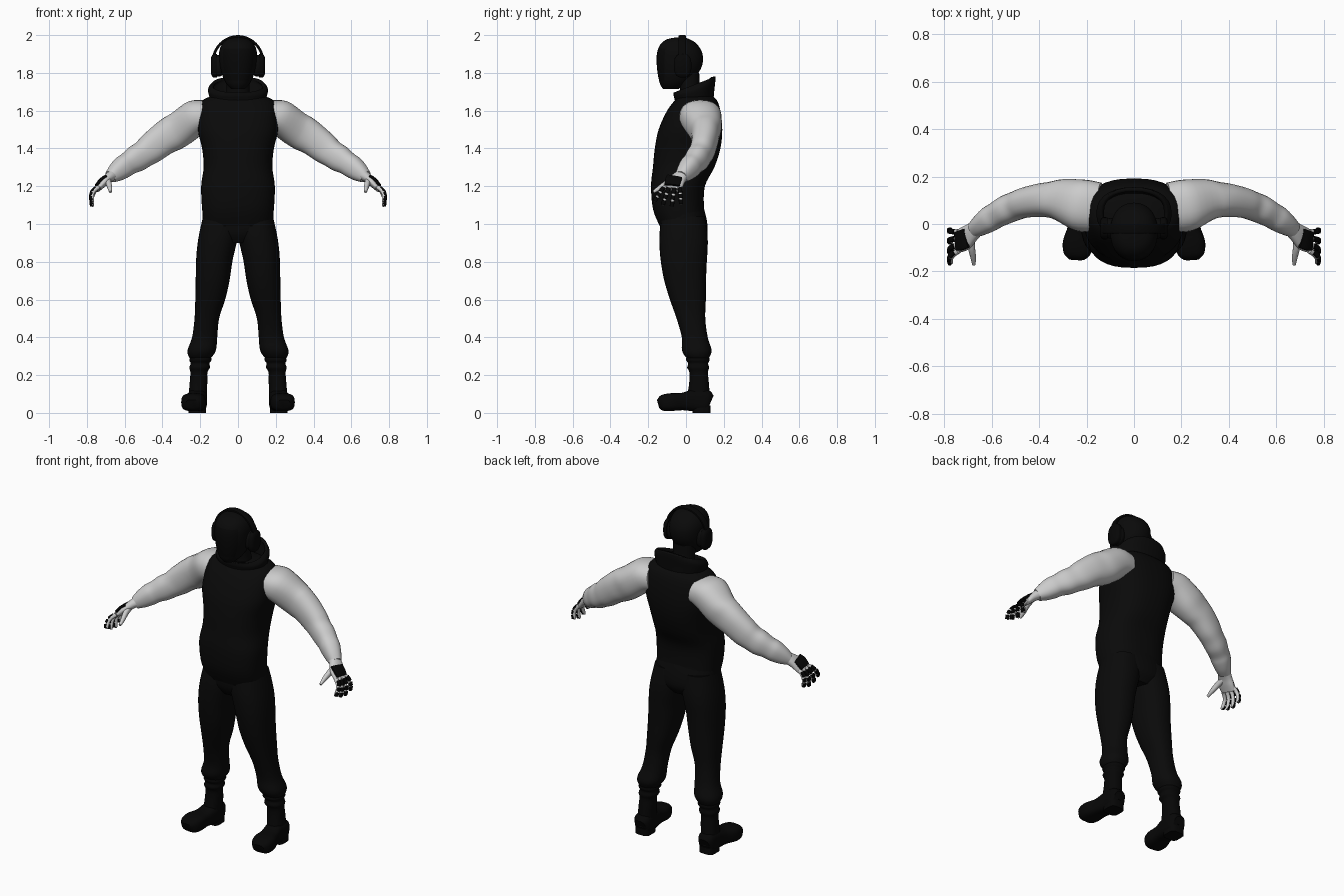
import bpy, bmesh, math
from mathutils import Vector

if "Cube" in bpy.data.objects:
    bpy.data.objects.remove(bpy.data.objects["Cube"])


def material(name, color, rough=0.8):
    mat = bpy.data.materials.new(name)
    mat.use_nodes = True
    mat.diffuse_color = (*color, 1)
    bsdf = mat.node_tree.nodes["Principled BSDF"]
    bsdf.inputs["Base Color"].default_value = (*color, 1)
    bsdf.inputs["Roughness"].default_value = rough
    return mat


CLOTH = material("black cloth", (.003, .003, .003))
GEAR = material("black gear", (.002, .002, .002))
PALE = material("pale grey", (.6, .6, .6))


def smooth_rings(rings, steps):
    """Catmull-Rom interpolation of (centre, u, v) rings."""
    out = []
    last = len(rings) - 1
    for i in range(last):
        quad = [rings[max(0, min(last, i + k))] for k in (-1, 0, 1, 2)]
        for s in range(steps):
            t = s / steps
            ring = []
            for a, b, c, d in zip(*quad):
                ring.append(b + (c - a) * (t / 2)
                            + (a * 2 - b * 5 + c * 4 - d) * (t * t / 2)
                            + (b * 3 - a - c * 3 + d) * (t ** 3 / 2))
            out.append(ring)
    return out + [rings[-1]]


def loft(name, rings, mat, sides=28, power=2.3, steps=4, cap=True, mirror=False):
    """Skin superellipse rings given as centre and two half-axis vectors."""
    bm = bmesh.new()
    loops = []
    for c, u, v in smooth_rings(rings, steps):
        loop = []
        for k in range(sides):
            a = math.tau * k / sides
            co, si = math.cos(a), math.sin(a)
            p = math.copysign(abs(co) ** (2 / power), co)
            q = math.copysign(abs(si) ** (2 / power), si)
            loop.append(bm.verts.new(c + u * p + v * q))
        loops.append(loop)
    for lo, hi in zip(loops, loops[1:]):
        for k in range(sides):
            n = (k + 1) % sides
            bm.faces.new((lo[k], lo[n], hi[n], hi[k]))
    if cap:
        bm.faces.new(loops[0])
        bm.faces.new(loops[-1])
    bmesh.ops.recalc_face_normals(bm, faces=bm.faces)
    for f in bm.faces:
        f.smooth = True
    mesh = bpy.data.meshes.new(name)
    bm.to_mesh(mesh)
    bm.free()
    mesh.set_sharp_from_angle(angle=math.radians(40))
    mesh.materials.append(mat)
    obj = bpy.data.objects.new(name, mesh)
    bpy.context.collection.objects.link(obj)
    if mirror:
        obj.modifiers.new("Mirror", 'MIRROR').use_mirror_merge = False
    return obj


def slices(rows):
    """Horizontal rings from rows of x0, x1, y0, y1, z."""
    return [(Vector(((a + b) / 2, (c + d) / 2, z)),
             Vector(((b - a) / 2, 0, 0)), Vector((0, (d - c) / 2, 0)))
            for a, b, c, d, z in rows]


def centred(rows):
    return slices([(-w, w, c, d, z) for w, c, d, z in rows])


def along(rows, ref=(0, 0, 1)):
    """Rings square to a path; rows are x, y, z, half-size along ref, half-size across."""
    pts = [Vector(r[:3]) for r in rows]
    rings = []
    for i, (p, row) in enumerate(zip(pts, rows)):
        t = (pts[min(i + 1, len(pts) - 1)] - pts[max(i - 1, 0)]).normalized()
        side = t.cross(Vector(ref)).normalized()
        rings.append((p, side * row[4], side.cross(t) * row[3]))
    return rings


# Vest and hips
loft("vest", centred([
    (.18, -.14, .105, .99), (.19, -.175, .095, 1.08), (.195, -.185, .1, 1.2),
    (.182, -.175, .15, 1.3), (.19, -.165, .182, 1.4), (.213, -.145, .192, 1.5),
    (.208, -.1, .182, 1.6), (.18, -.055, .16, 1.66), (.09, -.03, .12, 1.69)]),
    CLOTH, sides=36, power=2.5)
loft("hips", centred([
    (.09, -.1, .08, .9), (.17, -.13, .112, .95), (.188, -.14, .11, 1.02),
    (.18, -.14, .09, 1.1)]), CLOTH)

# Trousers with gathered cuffs
loft("trouser_legs", slices([
    (-.01, .185, -.13, .1, 1.04), (-.005, .205, -.14, .113, .95),
    (.012, .216, -.14, .115, .88), (.03, .222, -.133, .11, .8),
    (.045, .224, -.115, .106, .7), (.068, .226, -.085, .105, .6),
    (.1, .23, -.05, .102, .5), (.11, .243, -.022, .115, .4),
    (.116, .266, -.022, .135, .335), (.135, .262, -.005, .127, .3),
    (.155, .245, .02, .115, .28)]), CLOTH, mirror=True)

# Boots: folded shaft, foot and heel
loft("boot_shafts", slices([
    (.145, .25, .005, .12, .3), (.14, .258, .0, .125, .28), (.152, .25, .012, .117, .262),
    (.148, .258, .006, .122, .24), (.162, .252, .018, .116, .215),
    (.162, .255, .018, .12, .17), (.165, .26, .01, .125, .11),
    (.165, .265, .0, .13, .05)]), GEAR, mirror=True, steps=3)
loft("boot_feet", along([
    (.215, .13, .055, .04, .035), (.215, .11, .064, .058, .05),
    (.217, .04, .066, .058, .052), (.226, -.02, .06, .046, .054),
    (.236, -.08, .057, .047, .064), (.241, -.125, .052, .042, .056),
    (.242, -.146, .046, .024, .034)]), GEAR, power=3, mirror=True)
loft("boot_heels", slices([
    (.17, .262, .035, .13, 0), (.17, .262, .035, .13, .04)]),
    GEAR, power=4, steps=1, mirror=True)

# Sleeves
loft("sleeves", along([
    (.15, .07, 1.575, .08, .105), (.22, .078, 1.565, .093, .11),
    (.3, .1, 1.508, .094, .09), (.35, .102, 1.478, .094, .076),
    (.4, .1, 1.447, .087, .07), (.46, .09, 1.4, .081, .064),
    (.5, .076, 1.37, .072, .061), (.54, .06, 1.345, .071, .06),
    (.58, .038, 1.32, .061, .055), (.61, .02, 1.3, .06, .054),
    (.645, -.004, 1.273, .05, .045), (.675, -.025, 1.25, .034, .034)]),
    PALE, mirror=True)

# Hands
ACROSS = (0, 1, 0)
loft("palms", along([
    (.66, -.015, 1.262, .033, .03), (.69, -.04, 1.24, .042, .025),
    (.715, -.062, 1.215, .051, .021), (.742, -.075, 1.185, .047, .014)],
    ACROSS), PALE, mirror=True, sides=20)
loft("hand_plates", along([
    (.705, -.06, 1.25, .042, .008), (.728, -.068, 1.232, .043, .009),
    (.75, -.073, 1.205, .04, .008)], ACROSS), GEAR, power=4, mirror=True, sides=20)

fingers = {"index": (-.113, -.165, 1.12), "middle": (-.088, -.122, 1.1),
           "ring": (-.06, -.075, 1.092), "little": (-.034, -.026, 1.105)}
for name, (root, tip, low) in fingers.items():
    base = Vector((.74, root, 1.195))
    end = Vector((.768, tip, low))
    mid = base.lerp(end, .5) + Vector((.016, 0, .006))

    def point(t):
        return base * (1 - t) ** 2 + (mid * 2 - (base + end) / 2) * (2 * t * (1 - t)) + end * t * t

    loft(name + "_fingers", along([(*point(t), r, r) for t, r in
         ((0, .012), (.3, .011), (.6, .01), (.9, .009), (1, .005))], ACROSS),
         PALE, sides=12, mirror=True, steps=2)
    # Guards on the outer side of each finger
    for part, a, b in (("knuckle", .12, .42), ("joint", .52, .72), ("tip", .8, 1)):
        rows = [(*(point(t) + Vector((.007, 0, .003))), .0115, .008) for t in (a, (a + b) / 2, b)]
        loft(f"{name}_{part}_guards", along(rows, ACROSS), GEAR,
             sides=12, power=4, mirror=True, steps=1)
loft("thumbs", along([
    (.69, -.05, 1.235, .02, .018), (.685, -.1, 1.215, .017, .015),
    (.678, -.14, 1.19, .013, .012), (.675, -.172, 1.17, .007, .007)]),
    PALE, sides=14, mirror=True)

# Neck and flared collar
loft("neck", centred([(.075, -.03, .1, 1.62), (.062, -.03, .075, 1.7),
                      (.065, -.05, .07, 1.8)]), CLOTH)
collar = loft("collar", [
    (Vector((0, .045, z)), Vector((w, 0, 0)), Vector((0, d, tilt)))
    for z, w, d, tilt in ((1.64, .14, .1, .01), (1.685, .155, .105, .025),
                          (1.715, .158, .11, .038), (1.738, .14, .11, .042))],
    CLOTH, cap=False)
solid = collar.modifiers.new("Solidify", 'SOLIDIFY')
solid.thickness = .018
solid.offset = -1

# Masked head with a glossy face panel chosen by direction
head = loft("head", centred([
    (.035, -.122, -.04, 1.715), (.06, -.137, .0, 1.74), (.08, -.147, .05, 1.78),
    (.095, -.154, .082, 1.83), (.1, -.156, .09, 1.88), (.098, -.15, .08, 1.92),
    (.083, -.132, .055, 1.955), (.055, -.1, .02, 1.978), (.015, -.05, -.015, 1.988)]),
    CLOTH, power=2.2)
head.data.materials.append(GEAR)
for face in head.data.polygons:
    if face.normal.y < -.6 and 1.76 < face.center.z < 1.93:
        face.material_index = 1

# Headphones
band = []
for k in range(13):
    a = math.pi * k / 12
    band.append((.133 * math.cos(a), -.02, 1.855 + .138 * math.sin(a), .02, .007))
loft("headband", along(band, ACROSS), GEAR, sides=16, power=4, steps=2)
loft("ear_cushions", along([
    (.085, -.018, 1.838, .052, .04), (.1, -.018, 1.838, .058, .043),
    (.115, -.018, 1.838, .054, .04)]), CLOTH, mirror=True)
loft("ear_cups", along([
    (.112, -.018, 1.838, .062, .046), (.132, -.018, 1.838, .062, .046),
    (.142, -.018, 1.838, .046, .034)]), GEAR, mirror=True, power=2.6)
